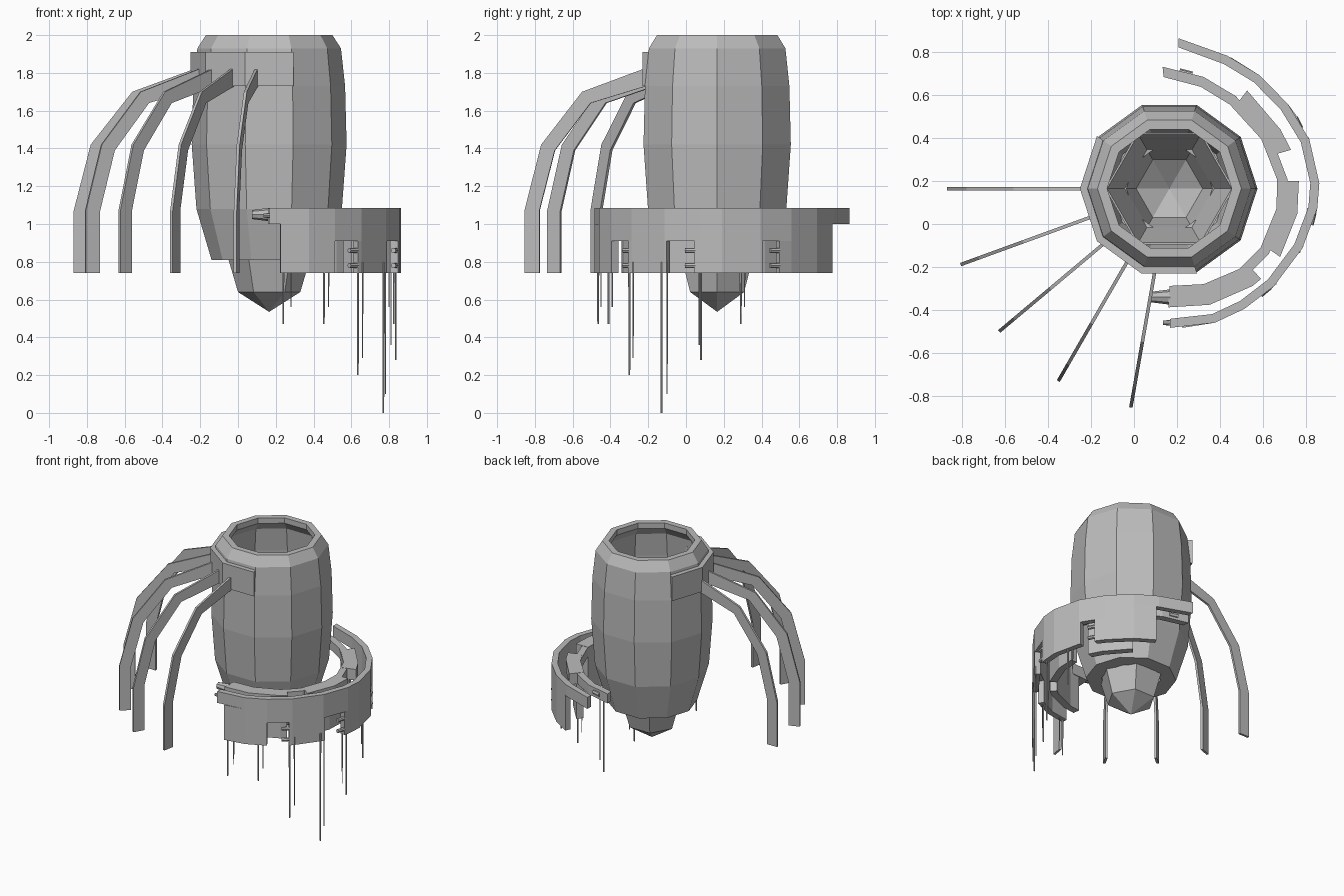
import bpy, bmesh
from math import sin, cos, radians, atan2, degrees
from mathutils import Vector, Matrix

cube = bpy.data.objects.get("Cube")
if cube:
    bpy.data.objects.remove(cube)

GREY = 0.5
metal = bpy.data.materials.new("plain_grey")
metal.use_nodes = True
metal.diffuse_color = (GREY, GREY, GREY, 1)
shader = metal.node_tree.nodes["Principled BSDF"]
shader.inputs["Base Color"].default_value = (GREY, GREY, GREY, 1)
shader.inputs["Roughness"].default_value = 0.8

BODY = Vector((0.165, 0.165, 0))
RING = Vector((0.19, 0.19, 0))


def polar(centre, angle, r, z):
    a = radians(angle)
    return centre + Vector((r * cos(a), r * sin(a), z))


def finish(name, bm):
    bmesh.ops.remove_doubles(bm, verts=bm.verts, dist=0.0005)
    bmesh.ops.recalc_face_normals(bm, faces=bm.faces)
    mesh = bpy.data.meshes.new(name)
    bm.to_mesh(mesh)
    bm.free()
    mesh.materials.append(metal)
    obj = bpy.data.objects.new(name, mesh)
    bpy.context.collection.objects.link(obj)
    return obj


def sweep(name, sections, closed=False):
    """Skin a row of matching cross-sections, capped unless closed."""
    bm = bmesh.new()
    loops = [[bm.verts.new(p) for p in s] for s in sections]
    pairs = list(zip(loops, loops[1:]))
    if closed:
        pairs.append((loops[-1], loops[0]))
    n = len(loops[0])
    for a, b in pairs:
        for i in range(n):
            j = (i + 1) % n
            bm.faces.new((a[i], a[j], b[j], b[i]))
    if not closed:
        bm.faces.new(loops[0])
        bm.faces.new(loops[-1])
    return finish(name, bm)


def lathe(name, profile, sides):
    step = 360 / sides
    return sweep(name, [[polar(BODY, i * step, r, z) for r, z in profile]
                        for i in range(sides)], closed=True)


def rod(name, start, end, r1, r2, sides=8):
    start, end = Vector(start), Vector(end)
    axis = end - start
    bm = bmesh.new()
    turn = axis.to_track_quat('Z', 'Y').to_matrix().to_4x4()
    bmesh.ops.create_cone(bm, cap_ends=True, segments=sides, radius1=r1, radius2=r2,
                          depth=axis.length,
                          matrix=Matrix.Translation((start + end) / 2) @ turn)
    return finish(name, bm)


# Hollow ten-sided barrel and its six-sided pointed base
lathe("barrel", [(0.335, 2), (0.38, 1.93), (0.402, 1.73), (0.41, 1.42), (0.385, 1.08),
                 (0.305, 0.81), (0.2, 0.81), (0.2, 0.83), (0.27, 0.84), (0.34, 1.08),
                 (0.365, 1.42), (0.355, 1.73), (0.335, 1.9), (0.29, 1.96), (0.29, 2)], 10)
lathe("pointed_base", [(0, 0.535), (0.165, 0.64), (0.215, 0.81), (0.3, 1.06),
                       (0.29, 1.06), (0.205, 0.82), (0.155, 0.65), (0, 0.55)], 6)

# Collar plate that carries the legs
sweep("leg_collar", [[polar(BODY, a, r, z) for r, z in
                      ((0.37, 1.73), (0.417, 1.73), (0.417, 1.91), (0.37, 1.91))]
                     for a in range(144, 289, 36)])

# Five bent blade legs, fanned every twenty degrees
LEG = [((0.33, 1.845), (0.33, 1.745)), ((0.725, 1.70), (0.68, 1.64)),
       ((0.945, 1.42), (0.872, 1.39)), ((1.035, 1.07), (0.955, 1.07)),
       ((1.035, 0.74), (0.955, 0.74))]
for k in range(5):
    angle = 180 + 20 * k
    side = polar(Vector(), angle + 90, 0.008, 0)
    sections = []
    for (ro, zo), (ri, zi) in LEG:
        o, i = polar(BODY, angle, ro, zo), polar(BODY, angle, ri, zi)
        sections.append([o - side, o + side, i + side, i - side])
    sweep(f"leg_{k + 1}", sections)

# Curved guards: (angle, radius) paths
OUTER = [(-92, 0.674), (-74, 0.676), (-61, 0.669), (-46, 0.666), (-27, 0.667), (-10, 0.674),
         (0, 0.673), (18, 0.659), (35, 0.643), (52, 0.639), (67.5, 0.642), (88.5, 0.675)]
INNER = [(-93, 0.479), (-74, 0.489), (-53, 0.50), (-37, 0.50), (-14, 0.488), (2, 0.477),
         (27, 0.452), (55, 0.447), (75, 0.465), (96, 0.497)]


def radius_at(path, angle):
    for (a0, r0), (a1, r1) in zip(path, path[1:]):
        if angle <= a1:
            return r0 + (r1 - r0) * (angle - a0) / (a1 - a0)
    return path[-1][1]


def guard(name, path, a0, a1, off0, off1, z0, z1):
    angles = [a0] + [a for a, r in path if a0 < a < a1] + [a1]
    sections = []
    for a in angles:
        r = radius_at(path, a)
        sections.append([polar(RING, a, r + off0, z0), polar(RING, a, r + off1, z0),
                         polar(RING, a, r + off1, z1), polar(RING, a, r + off0, z1)])
    return sweep(name, sections)


# Outer guard: top rim, middle wall and skirts between the notches
guard("outer_rim", OUTER, -92, 88.5, -0.042, 0, 1.0, 1.085)
guard("outer_wall", OUTER, -87, 66, -0.042, 0, 0.91, 1.0)
for k, (a0, a1) in enumerate(((-87, -61), (-48, -26), (-12.5, 19), (28, 66))):
    guard(f"outer_skirt_{k + 1}", OUTER, a0, a1, -0.042, 0, 0.74, 0.91)

# Paired bolts in each notch
for k, a in enumerate((-48, -12.5, 28)):
    r = radius_at(OUTER, a) - 0.012
    for z in (0.78, 0.86):
        rod(f"notch_bolt_{k + 1}", polar(RING, a - 4.5, r, z), polar(RING, a + 0.5, r, z),
            0.014, 0.014)

# Inner guard: thin rim, wider plates and hanging panels
guard("inner_rim", INNER, -93, 96, 0, 0.048, 1.01, 1.08)
for k, (a0, a1) in enumerate(((-93, -48), (-35, 1), (16, 52))):
    guard(f"inner_plate_{k + 1}", INNER, a0, a1, 0, 0.1, 1.0, 1.082)
    guard(f"inner_panel_{k + 1}", INNER, max(a0, -84), a1, 0, 0.05, 0.74, 1.0)

# Nozzles at the guard ends
rod("inner_nozzle", (0.17, -0.34, 1.05), (0.075, -0.34, 1.05), 0.036, 0.024)
rod("outer_nozzle", (0.17, -0.46, 1.045), (0.135, -0.46, 1.045), 0.014, 0.01)
rod("rear_nub", (0.21, 0.705, 1.045), (0.27, 0.69, 1.045), 0.02, 0.02)

# Thin needles hanging from the outer guard, each (x, y, tip height)
NEEDLES = [(0.24, -0.465, 0.47), (0.28, -0.45, 0.56), (0.455, -0.41, 0.47),
           (0.48, -0.39, 0.56), (0.635, -0.3, 0.2), (0.66, -0.28, 0.29),
           (0.77, -0.13, 0), (0.78, -0.1, 0.1), (0.835, 0.08, 0.28),
           (0.81, 0.07, 0.36), (0.825, 0.29, 0.47), (0.8, 0.31, 0.56)]
for k, (x, y, tip) in enumerate(NEEDLES):
    thick = 0.006 if k % 2 == 0 else 0.004
    rod(f"needle_{k + 1}", (x, y, 0.8), (x, y, tip), thick, thick * 0.8, 6)
